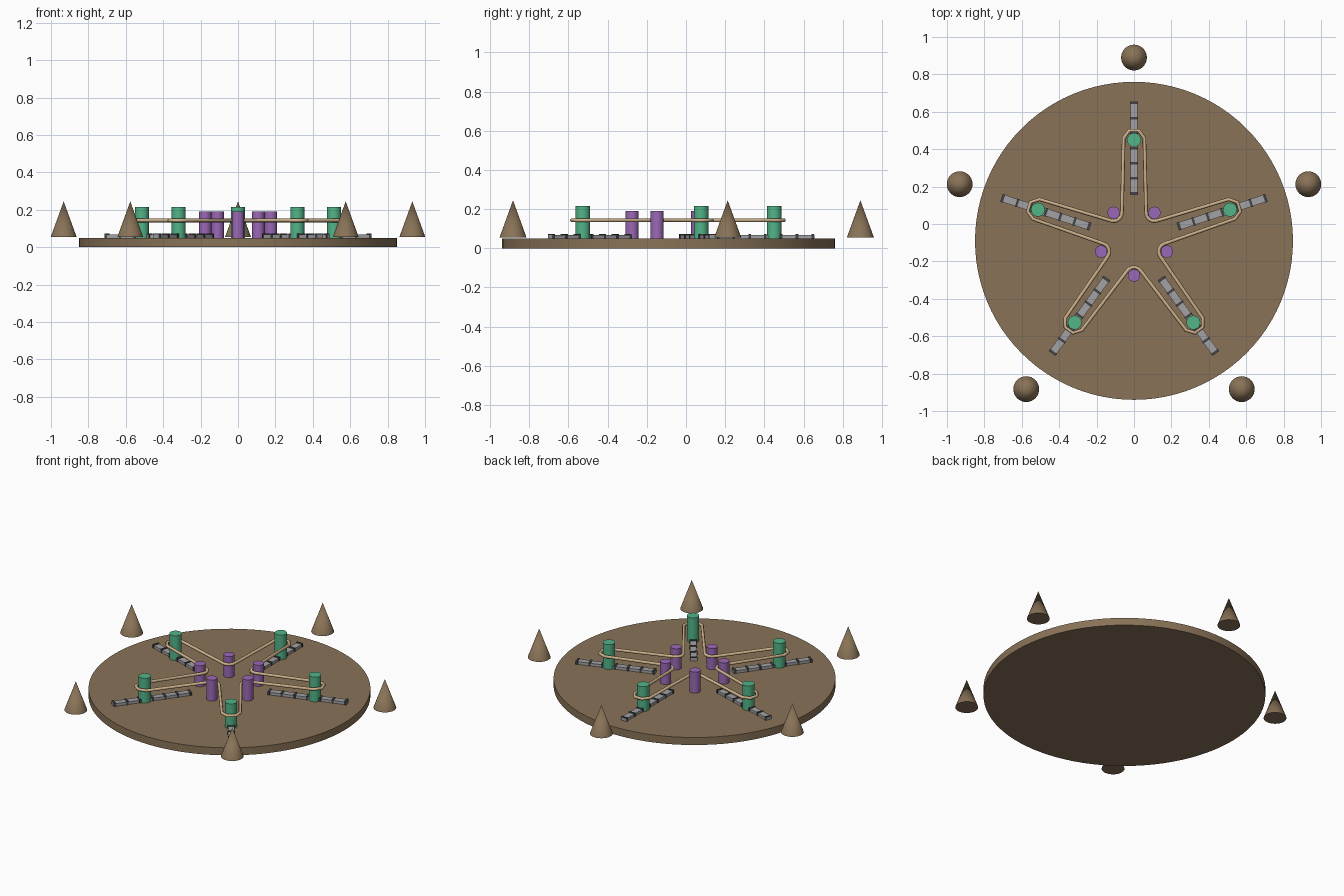
import bpy
from math import pi, sin, cos, radians
from mathutils import Vector

if "Cube" in bpy.data.objects:
    bpy.data.objects.remove(bpy.data.objects["Cube"])

CENTRE = Vector((0, -0.09, 0))
TOP = 0.05


def material(name, colour):
    m = bpy.data.materials.new(name)
    m.diffuse_color = (*colour, 1)
    m.use_nodes = True
    m.node_tree.nodes["Principled BSDF"].inputs["Base Color"].default_value = m.diffuse_color
    return m


BROWN = material("brown", (0.25, 0.17, 0.095))
GREEN = material("green", (0.085, 0.46, 0.25))
PURPLE = material("purple", (0.33, 0.14, 0.47))
GREY = material("grey", (0.36, 0.36, 0.38))
DARK = material("dark grey", (0.06, 0.06, 0.065))
TAN = material("tan", (0.62, 0.45, 0.26))


def polar(r, deg, z=0.0):
    a = radians(deg)
    return CENTRE + Vector((r * cos(a), r * sin(a), z))


def finish(name, mat, smooth=True):
    o = bpy.context.object
    o.name = name
    o.data.materials.append(mat)
    if smooth:
        bpy.ops.object.shade_smooth_by_angle(angle=radians(35))
    return o


def cylinder(name, mat, pos, r, z0, z1, sides=32):
    bpy.ops.mesh.primitive_cylinder_add(vertices=sides, radius=r, depth=z1 - z0,
                                        location=(pos.x, pos.y, (z0 + z1) / 2))
    return finish(name, mat)


def box(name, mat, radius, deg, length, width, z0, z1):
    bpy.ops.mesh.primitive_cube_add(size=1, location=polar(radius, deg, (z0 + z1) / 2),
                                    rotation=(0, 0, radians(deg)))
    bpy.context.object.scale = (length, width, z1 - z0)
    return finish(name, mat, False)


# Round base
cylinder("base_disc", BROWN, CENTRE, 0.85, 0, TOP, 96)

rope = []
for i in range(5):
    arm = 90 - 72 * i
    valley = arm - 36
    outer, inner = polar(0.54, arm), polar(0.185, valley)

    # Pegs at the star's tips and valleys
    cylinder("outer_peg", GREEN, outer, 0.037, TOP, 0.215)
    cylinder("inner_peg", PURPLE, inner, 0.033, TOP, 0.19)

    # Cone standing outside the disc
    bpy.ops.mesh.primitive_cone_add(vertices=32, radius1=0.069, radius2=0, depth=0.19,
                                    location=polar(0.98, arm, 0.15))
    finish("outer_cone", BROWN)

    # Radial track with cross bands
    box("track", GREY, 0.495, arm, 0.50, 0.040, TOP - 0.002, 0.068)
    for k in range(7):
        box("track_band", DARK, 0.254 + k * 0.0805, arm, 0.013, 0.045, TOP - 0.002, 0.072)

    # Rope path: outside each tip peg, inside each valley peg
    rope += [outer + polar(0.056, arm + d) - CENTRE for d in (80, 27, -27, -80)]
    rope += [inner + polar(0.044, valley + 180 + d) - CENTRE for d in (-53, -32, -11, 11, 32, 53)]

# Rope loop stretched around the pegs
curve = bpy.data.curves.new("rope_path", 'CURVE')
curve.dimensions = '3D'
curve.bevel_depth = 0.01
curve.bevel_resolution = 2
spline = curve.splines.new('POLY')
spline.points.add(len(rope) - 1)
for p, v in zip(spline.points, rope):
    p.co = (v.x, v.y, 0.143, 1)
spline.use_cyclic_u = True
curve.materials.append(TAN)
rope_loop = bpy.data.objects.new("rope_loop", curve)
bpy.context.collection.objects.link(rope_loop)
